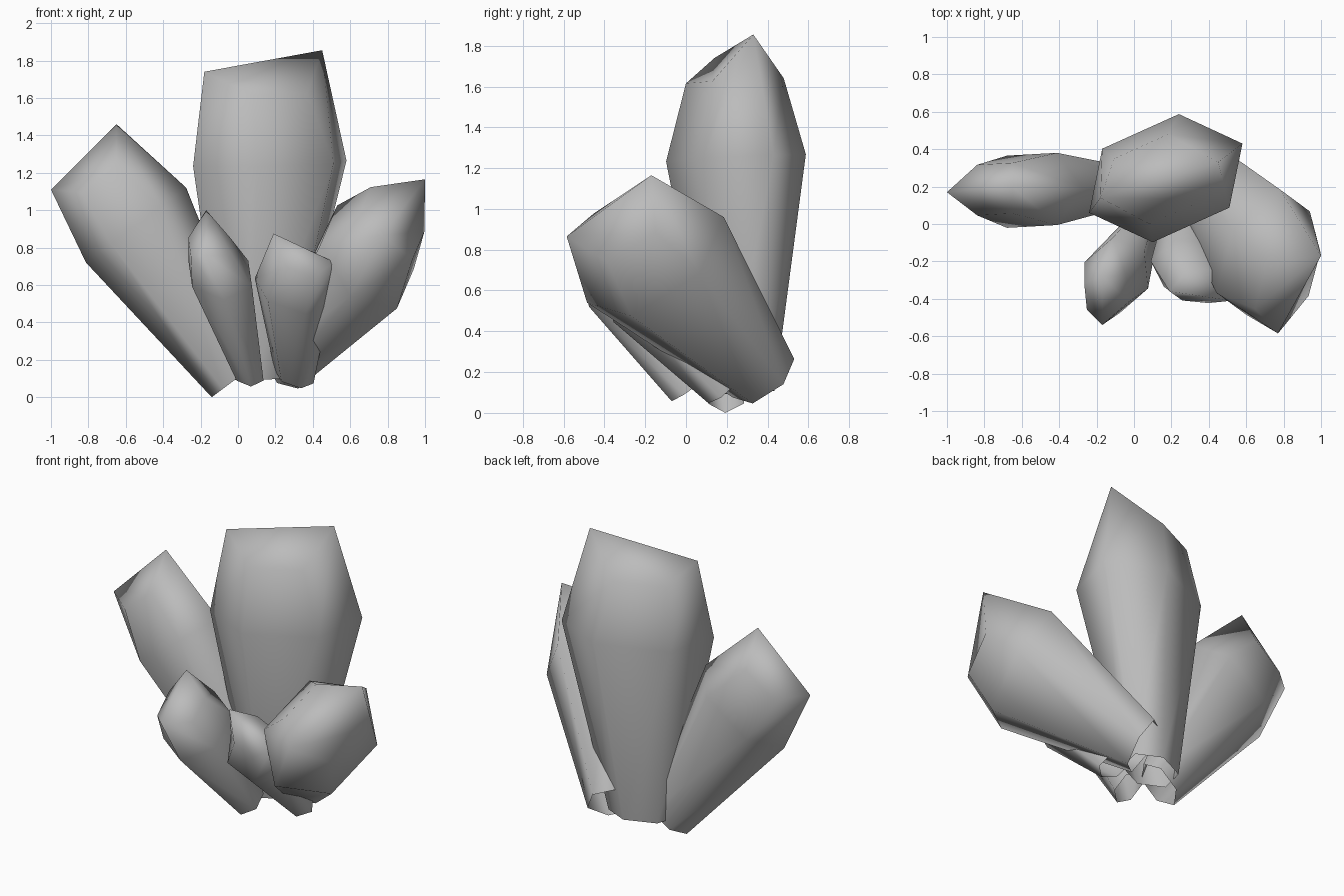
import bpy
import bmesh
from mathutils import Vector

cube = bpy.data.objects.get("Cube")
if cube:
    bpy.data.objects.remove(cube, do_unlink=True)

# One grey for the whole cluster
stone = bpy.data.materials.new("grey_stone")
stone.use_nodes = True
stone.diffuse_color = (0.5, 0.5, 0.5, 1)
stone.node_tree.nodes["Principled BSDF"].inputs["Base Color"].default_value = (0.5, 0.5, 0.5, 1)


def hexagon(centre, wide, deep, size=1.0):
    """Six corners: two along the width, four at half width."""
    half = wide / 2
    spokes = (wide, half + deep, deep - half, -wide, -half - deep, half - deep)
    return [centre + s * size for s in spokes]


def crystal(name, base, waist, wide, deep, ridge, base_size=0.45):
    base, waist, wide, deep = map(Vector, (base, waist, wide, deep))
    low, high = map(Vector, ridge)
    middle = (low + high) / 2
    # The roof hexagon hangs below the ridge, whose ends are its two peaks
    cap = hexagon(middle - (middle - base) * 0.1, wide, deep, 0.7)
    cap[0], cap[3] = high, low
    rings = [hexagon(base, wide, deep, base_size), hexagon(waist, wide, deep), cap]

    bm = bmesh.new()
    rings = [[bm.verts.new(p) for p in ring] for ring in rings]
    # Two roof slopes and the tapered sides, open at the foot
    top = rings[2]
    bm.faces.new(top[:4])
    bm.faces.new(top[3:] + top[:1])
    for lower, upper in zip(rings, rings[1:]):
        for i in range(6):
            j = (i + 1) % 6
            bm.faces.new((lower[i], lower[j], upper[j], upper[i]))
    bmesh.ops.recalc_face_normals(bm, faces=bm.faces)
    for face in bm.faces:
        face.smooth = True
    mesh = bpy.data.meshes.new(name)
    bm.to_mesh(mesh)
    bm.free()
    mesh.materials.append(stone)
    obj = bpy.data.objects.new(name, mesh)
    bpy.context.collection.objects.link(obj)


# Tall centre crystal
crystal("centre_crystal", (0.11, 0.28, 0.1), (0.17, 0.245, 1.25),
        (0.41, 0.185, 0.015), (-0.135, 0.25, 0.01),
        ((-0.18, 0.14, 1.74), (0.45, 0.33, 1.855)))

# Leaning side crystals
crystal("right_side_crystal", (-0.02, 0.2, 0.09), (-0.545, 0.18, 0.92),
        (0.268, 0.015, 0.2), (0, 0.193, 0),
        ((-1, 0.17, 1.11), (-0.65, 0.2, 1.46)))
crystal("left_side_crystal", (0.25, 0.38, 0.17), (0.69, -0.15, 0.75),
        (0.09, 0.335, 0.21), (-0.205, -0.05, 0.17),
        ((0.77, -0.585, 0.865), (1, -0.17, 1.165)))

# Small front crystals
crystal("right_front_crystal", (0.06, 0.02, 0.12), (-0.095, -0.275, 0.66),
        (-0.02, 0.2, 0.14), (0.16, 0.03, 0),
        ((-0.17, -0.54, 0.76), (-0.17, -0.28, 1)))
crystal("left_front_crystal", (0.3, 0.18, 0.11), (0.29, -0.22, 0.565),
        (0.2, -0.02, -0.07), (0.03, 0.125, 0.085),
        ((0.19, -0.36, 0.875), (0.52, -0.41, 0.72)), base_size=0.52)
